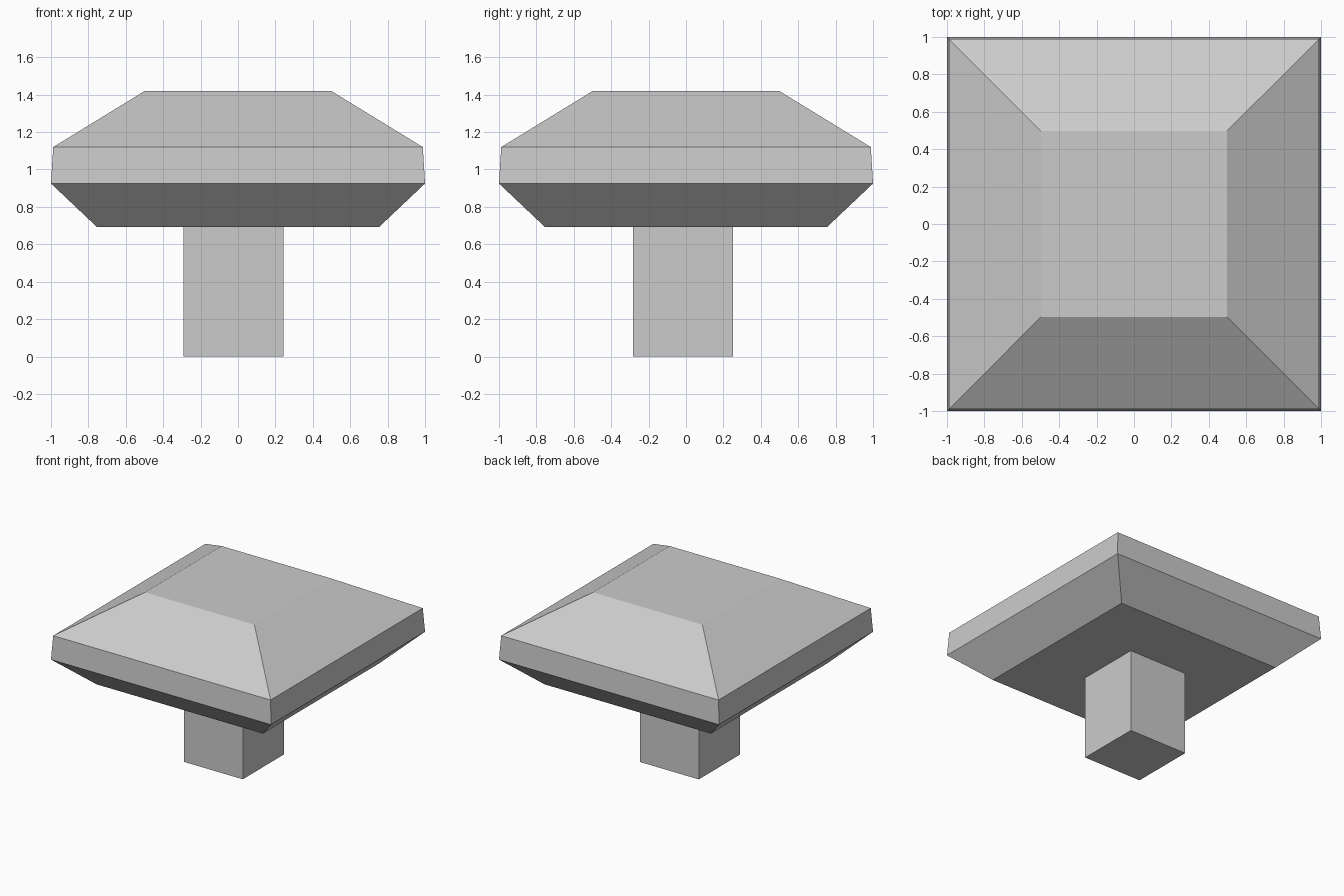
import bpy
import bmesh

if "Cube" in bpy.data.objects:
    bpy.data.objects.remove(bpy.data.objects["Cube"])


def square_loft(name, sections, center=(0, 0)):
    """Closed solid through square sections given as (half_width, z)."""
    bm = bmesh.new()
    rings = []
    for h, z in sections:
        rings.append([bm.verts.new((center[0] + sx * h, center[1] + sy * h, z))
                      for sx, sy in ((-1, -1), (1, -1), (1, 1), (-1, 1))])
    for low, high in zip(rings, rings[1:]):
        for i in range(4):
            j = (i + 1) % 4
            bm.faces.new((low[i], low[j], high[j], high[i]))
    bm.faces.new(rings[0][::-1])
    bm.faces.new(rings[-1])
    mesh = bpy.data.meshes.new(name)
    bm.to_mesh(mesh)
    bm.free()
    obj = bpy.data.objects.new(name, mesh)
    bpy.context.collection.objects.link(obj)
    return obj


# Slightly off-centre square stem
square_loft("stem", [(0.267, 0), (0.267, 0.695)], center=(-0.025, -0.016))

# Faceted cap: flared underside, tapered rim, sloped top
square_loft("cap", [(0.755, 0.693), (1.0, 0.925), (0.988, 1.12), (0.498, 1.42)])
